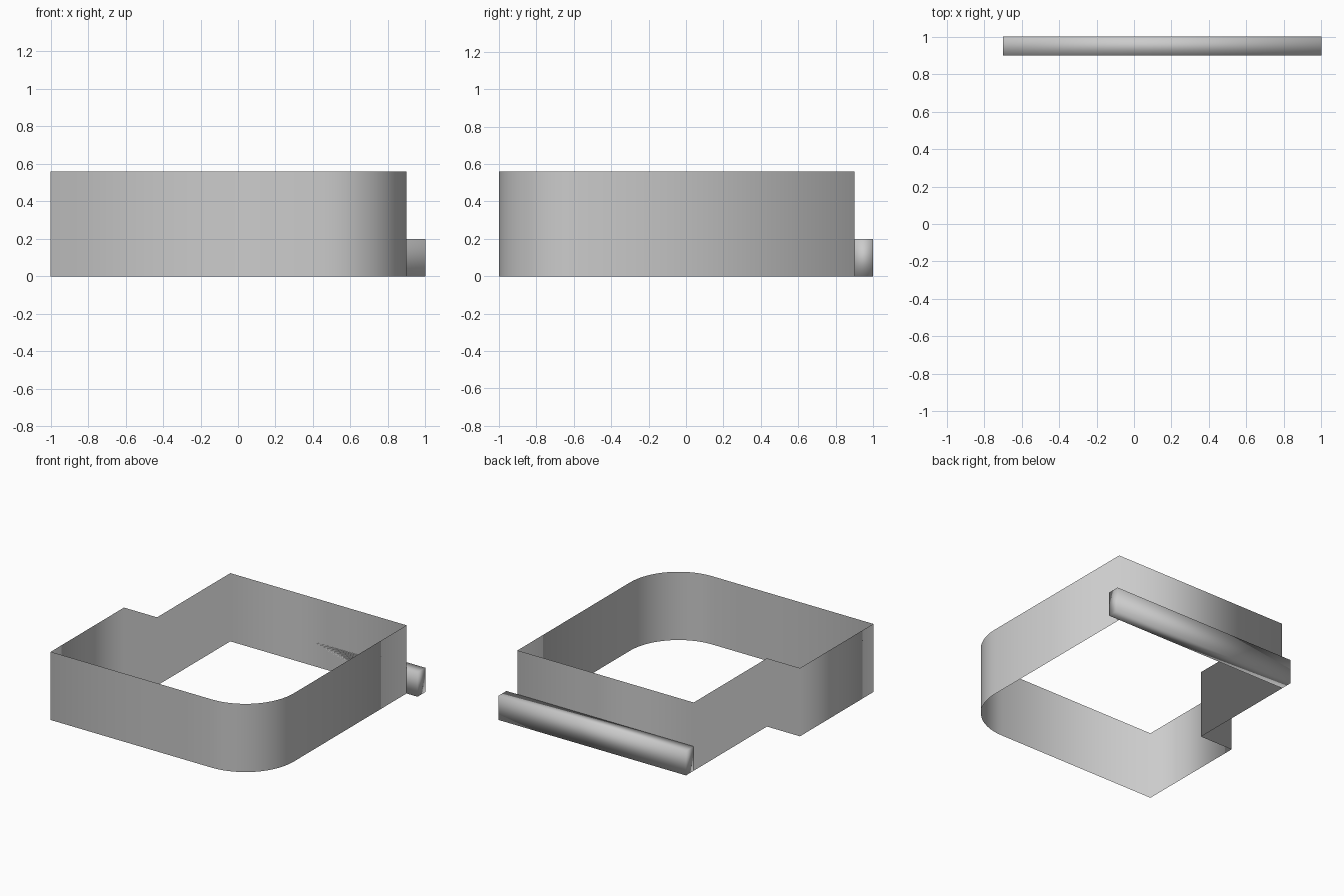
import bpy, bmesh, math

cube = bpy.data.objects.get("Cube")
if cube:
    bpy.data.objects.remove(cube, do_unlink=True)

grey = bpy.data.materials.new("plain_grey")
grey.use_nodes = True
grey.diffuse_color = (0.6, 0.6, 0.6, 1)
grey.node_tree.nodes["Principled BSDF"].inputs["Base Color"].default_value = (0.6, 0.6, 0.6, 1)


def finish(name, bm):
    """Turn a bmesh into a smooth shaded grey object."""
    for face in bm.faces:
        face.smooth = True
    mesh = bpy.data.meshes.new(name)
    bm.to_mesh(mesh)
    bm.free()
    mesh.materials.append(grey)
    obj = bpy.data.objects.new(name, mesh)
    bpy.context.collection.objects.link(obj)
    return obj


# Thin perimeter wall: counter-clockwise plan with one rounded corner and a notch
HEIGHT, RADIUS, STEPS = 0.56, 0.44, 16
LEFT, FRONT = 0.9, -1.0
plan = [(-1, FRONT)]
for i in range(STEPS + 1):
    a = math.radians(-90 + 90 * i / STEPS)
    plan.append((LEFT - RADIUS + RADIUS * math.cos(a),
                 FRONT + RADIUS + RADIUS * math.sin(a)))
plan += [(LEFT, 0.9), (-0.7, 0.9), (-0.7, -0.05), (-1, -0.05)]

bm = bmesh.new()
low = [bm.verts.new((x, y, 0)) for x, y in plan]
high = [bm.verts.new((x, y, HEIGHT)) for x, y in plan]
for i in range(len(plan)):
    j = (i + 1) % len(plan)
    bm.faces.new((low[i], low[j], high[j], high[i]))
finish("perimeter_wall", bm)

# Low bar along the outside of the back wall
bm = bmesh.new()
bmesh.ops.create_cube(bm, size=1)
bmesh.ops.scale(bm, vec=(1.7, 0.1, 0.2), verts=bm.verts)
bmesh.ops.translate(bm, vec=(0.15, 0.95, 0.1), verts=bm.verts)
finish("back_bar", bm)
